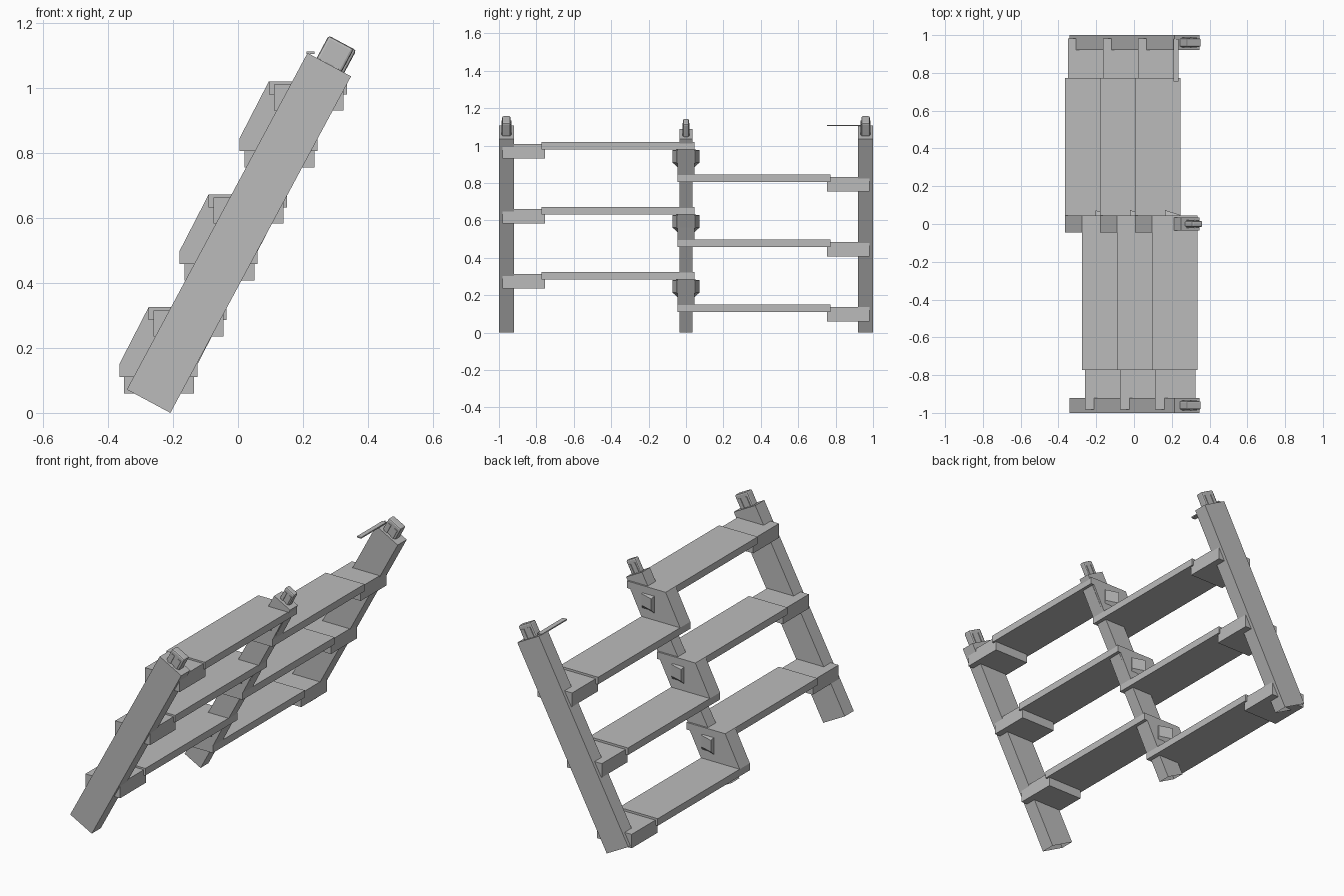
import bpy, bmesh, math
from mathutils import Vector

if "Cube" in bpy.data.objects:
    bpy.data.objects.remove(bpy.data.objects["Cube"])

grey = bpy.data.materials.new("plain_grey")
grey.diffuse_color = (0.5, 0.5, 0.5, 1)
grey.use_nodes = True
grey.node_tree.nodes["Principled BSDF"].inputs["Base Color"].default_value = grey.diffuse_color

U = Vector((0.473, 0.881))      # slope direction in x, z
W = Vector((0.881, -0.473))     # across the slope
FOOT = Vector((-0.208, 0.0))    # lower front corner of every rail
LENGTH = 1.175


def finish(name, bm):
    bmesh.ops.recalc_face_normals(bm, faces=bm.faces[:])
    me = bpy.data.meshes.new(name)
    bm.to_mesh(me)
    bm.free()
    me.materials.append(grey)
    ob = bpy.data.objects.new(name, me)
    bpy.context.collection.objects.link(ob)
    return ob


def prism(name, profile, y0, y1, hollow=None):
    """Extrude an x-z profile along y; hollow = index of an edge face to recess."""
    bm = bmesh.new()
    a = [bm.verts.new((p[0], y0, p[1])) for p in profile]
    b = [bm.verts.new((p[0], y1, p[1])) for p in profile]
    bm.faces.new(a)
    bm.faces.new(b[::-1])
    n = len(a)
    sides = [bm.faces.new((a[i], b[i], b[(i + 1) % n], a[(i + 1) % n])) for i in range(n)]
    if hollow is not None:
        bmesh.ops.recalc_face_normals(bm, faces=bm.faces[:])
        bmesh.ops.inset_region(bm, faces=[sides[hollow]], thickness=0.012)
        bmesh.ops.translate(bm, verts=sides[hollow].verts[:], vec=(U.x * 0.05, 0, U.y * 0.05))
    return finish(name, bm)


def box(name, x0, x1, y0, y1, z0, z1):
    return prism(name, [(x0, z0), (x1, z0), (x1, z1), (x0, z1)], y0, y1)


def slanted(centre, width, height):
    """Rectangle standing on centre, aligned with the slope."""
    h = W * width / 2
    return [centre - h, centre + h, centre + h + U * height, centre - h + U * height]


def rail(name, y, width, thick, knob_w, knob_t):
    # Sloping rail with a recessed lower end
    base = FOOT - W * width / 2
    prism(name, slanted(base, width, LENGTH), y - thick / 2, y + thick / 2, hollow=0)
    # Rounded peg on the top end
    top = base + U * (LENGTH - 0.005)
    peg = prism(name + "_peg", slanted(top, knob_w, 0.083), y - knob_t / 2, y + knob_t / 2)
    bev = peg.modifiers.new("bevel", 'BEVEL')
    bev.width = 0.008
    bev.segments = 2
    # Slim ribs on both sides of the peg
    for s in (-1, 1):
        for k in (-0.25, 0.25):
            yc = y + s * knob_t / 2
            prism(name + "_peg_rib", slanted(top + W * knob_w * k, knob_w * 0.22, 0.06),
                  yc - 0.004, yc + 0.004)


rail("front_rail", -0.96, 0.152, 0.08, 0.088, 0.045)
rail("back_rail", 0.96, 0.152, 0.08, 0.088, 0.045)
rail("middle_rail", 0.0, 0.112, 0.07, 0.065, 0.032)

# Thin blade at the top of the back rail
box("blade", 0.21, 0.236, 0.755, 0.98, 1.104, 1.111)

for i in range(3):
    dx, dz = 0.185 * i, 0.3475 * i
    # Staggered treads
    box("front_tread", -0.275 + dx, -0.035 + dx, -0.772, 0.045, 0.285 + dz, 0.325 + dz)
    box("back_tread", -0.365 + dx, -0.125 + dx, -0.045, 0.772, 0.11 + dz, 0.15 + dz)
    # End sockets that join the treads to the outer rails
    box("front_socket", -0.26 + dx, -0.045 + dx, -0.982, -0.753, 0.235 + dz, 0.315 + dz)
    box("back_socket", -0.35 + dx, -0.135 + dx, 0.753, 0.982, 0.06 + dz, 0.138 + dz)
    # Slanted panel joining each pair of treads at the middle rail
    panel = [(-0.365, 0.11), (-0.145, 0.11), (-0.055, 0.285), (-0.055, 0.325),
             (-0.275, 0.325), (-0.365, 0.15)]
    prism("joining_panel", [(x + dx, z + dz) for x, z in panel], -0.045, 0.045)
    # Tapered lugs on both faces of the panel
    for s in (-1, 1):
        bm = bmesh.new()
        pts = [(-0.205, 0.04, 0.185), (-0.205, 0.073, 0.215), (-0.205, 0.073, 0.28),
               (-0.205, 0.04, 0.285), (-0.13, 0.04, 0.185), (-0.13, 0.05, 0.215),
               (-0.13, 0.05, 0.28), (-0.13, 0.04, 0.285)]
        v = [bm.verts.new((x + dx, s * y, z + dz)) for x, y, z in pts]
        bm.faces.new(v[:4])
        bm.faces.new(v[4:])
        for k in range(4):
            m = (k + 1) % 4
            bm.faces.new((v[k], v[m], v[m + 4], v[k + 4]))
        finish("panel_lug", bm)
